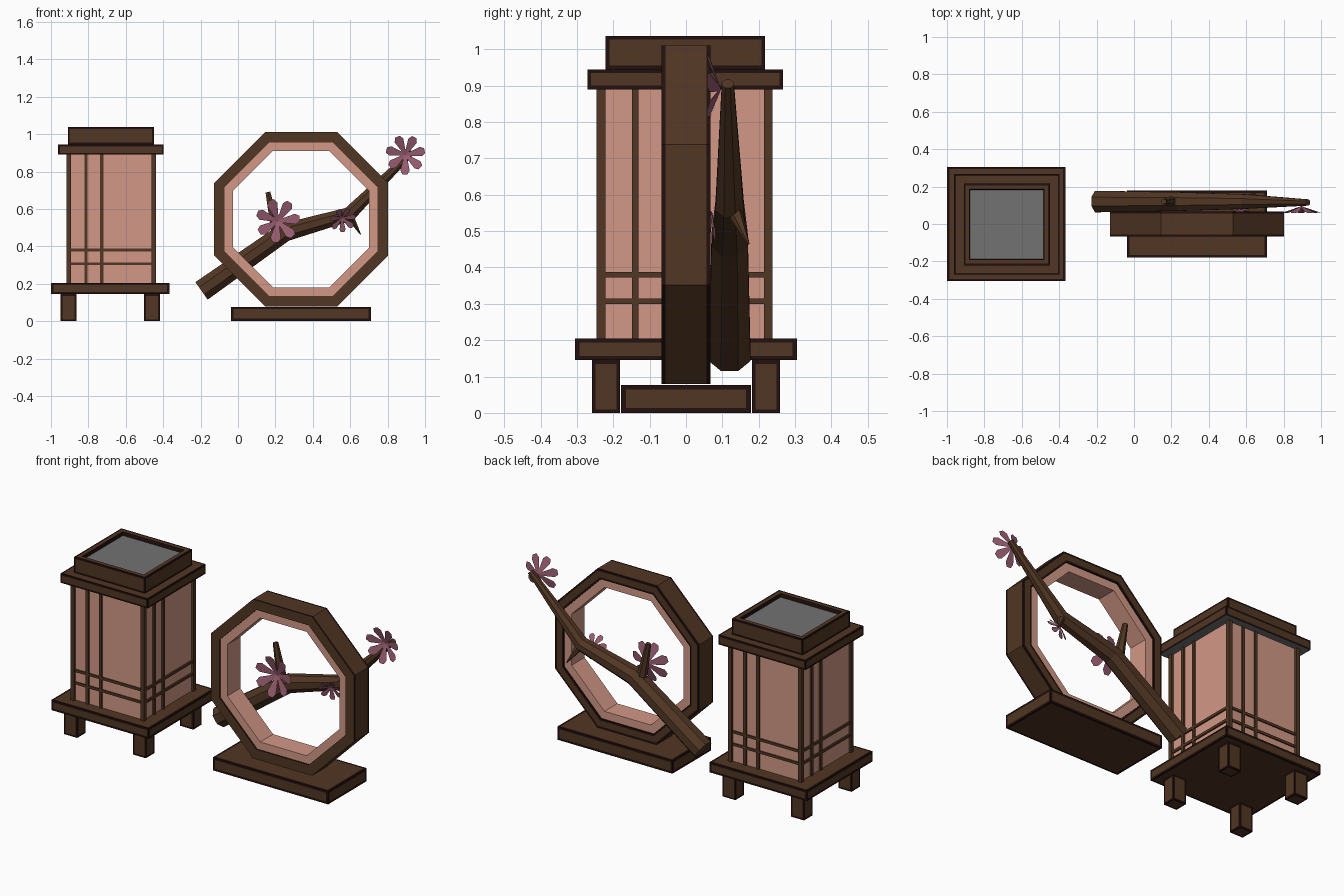
import bpy, bmesh, math
from mathutils import Vector, Matrix

if "Cube" in bpy.data.objects:
    bpy.data.objects.remove(bpy.data.objects["Cube"])


def material(name, rgb):
    m = bpy.data.materials.new(name)
    m.diffuse_color = (*rgb, 1)
    m.use_nodes = True
    m.node_tree.nodes["Principled BSDF"].inputs["Base Color"].default_value = m.diffuse_color
    return m


WOOD = material("brown wood", (0.082, 0.037, 0.017))
EDGE = material("dark wood edge", (0.015, 0.005, 0.004))
PAPER = material("pink paper", (0.65, 0.315, 0.245))
GREY = material("grey metal", (0.17, 0.17, 0.17))
BLOSSOM = material("plum blossom", (0.31, 0.105, 0.16))


def finish(name, bm, mats):
    mesh = bpy.data.meshes.new(name)
    bm.to_mesh(mesh)
    bm.free()
    for m in mats:
        mesh.materials.append(m)
    ob = bpy.data.objects.new(name, mesh)
    bpy.context.collection.objects.link(ob)
    return ob


def box_bm(center, size, edge=0.0):
    """Box whose faces get a dark painted border of width edge (slot 1)."""
    bm = bmesh.new()
    bmesh.ops.create_cube(bm, size=1, matrix=Matrix.Translation(center) @ Matrix.Diagonal((*size, 1)))
    if edge:
        rim = bmesh.ops.inset_individual(bm, faces=bm.faces[:], thickness=edge, use_even_offset=True)
        for f in rim["faces"]:
            f.material_index = 1
    return bm


def box(name, center, size, mat=WOOD, edge=0.0):
    return finish(name, box_bm(center, size, edge), [mat, EDGE])


def octagon_ring(name, cx, cz, outer, inner, depth, mat, edge=0.0):
    """Flat-topped octagonal ring; outer and inner are apothems."""
    bm = bmesh.new()
    k = 1 / math.cos(math.pi / 8)
    loops = []
    for r, y in ((outer, -depth), (outer, depth), (inner, depth), (inner, -depth)):
        angles = [math.pi / 8 + i * math.pi / 4 for i in range(8)]
        loops.append([bm.verts.new((cx + r * k * math.cos(a), y, cz + r * k * math.sin(a))) for a in angles])
    groups = []
    for j in range(4):
        a, b = loops[j], loops[(j + 1) % 4]
        groups.append([bm.faces.new((a[i], a[(i + 1) % 8], b[(i + 1) % 8], b[i])) for i in range(8)])
    bmesh.ops.recalc_face_normals(bm, faces=bm.faces[:])
    if edge:
        for g in groups[:3:1]:
            rim = bmesh.ops.inset_region(bm, faces=g, thickness=edge, use_boundary=True, use_even_offset=True)
            for f in rim["faces"]:
                f.material_index = 1
    return finish(name, bm, [mat, EDGE])


def limb(name, points, sides=8):
    """Tapered tube through (x, y, z, radius) points."""
    bm = bmesh.new()
    ps = [Vector(p[:3]) for p in points]
    rings = []
    for i, p in enumerate(ps):
        d = (ps[min(i + 1, len(ps) - 1)] - ps[max(i - 1, 0)]).normalized()
        u = d.cross(Vector((0, 1, 0))).normalized()
        v = d.cross(u)
        r = points[i][3]
        angles = [(j + 0.5) * math.tau / sides for j in range(sides)]
        rings.append([bm.verts.new(p + r * (math.cos(a) * u + math.sin(a) * v)) for a in angles])
    for a, b in zip(rings, rings[1:]):
        for j in range(sides):
            bm.faces.new((a[j], a[(j + 1) % sides], b[(j + 1) % sides], b[j]))
    bm.faces.new(rings[0])
    bm.faces.new(rings[-1])
    bmesh.ops.recalc_face_normals(bm, faces=bm.faces[:])
    return finish(name, bm, [WOOD])


def flower(name, center, facing, radius, turn=0.0, petals=7, cup=0.35):
    """Shallow cup of separate wedge petals."""
    bm = bmesh.new()
    frame = Matrix.Translation(center) @ Vector(facing).to_track_quat('Z', 'Y').to_matrix().to_4x4()
    outline = [(0.0, -0.05), (0.8, -0.24), (1.0, -0.13), (1.0, 0.13), (0.8, 0.24), (0.0, 0.05)]
    for i in range(petals):
        spin = Matrix.Rotation(turn + i * math.tau / petals, 4, 'Z')
        pts = [Vector((x, y, cup * x)) * radius for x, y in outline]
        bm.faces.new([bm.verts.new(frame @ spin @ p) for p in pts])
    return finish(name, bm, [BLOSSOM])


# ---- Lantern ----
LX = -0.683
box("lantern_base", (LX, 0, 0.175), (0.632, 0.61, 0.06), edge=0.012)
for sx in (-1, 1):
    for sy in (-1, 1):
        box("lantern_leg", (LX + sx * 0.223, sy * 0.22, 0.0725), (0.085, 0.078, 0.145), edge=0.01)
        box("lantern_post", (LX + 0.005 + sx * 0.227, -0.004 + sy * 0.23, 0.5475), (0.023, 0.024, 0.685))
box("paper_body", (LX + 0.005, -0.004, 0.5475), (0.452, 0.456, 0.685), PAPER)

# lattice bars, the same on each side turned about the vertical axis
for k in range(4):
    turn = Matrix.Translation((LX + 0.005, -0.004, 0)) @ Matrix.Rotation(k * math.pi / 2, 4, 'Z')
    for off in (-0.135, -0.05):
        box("upright_bar", (off, -0.229, 0.5475), (0.018, 0.014, 0.685)).matrix_world = turn
    for z in (0.307, 0.38):
        box("cross_bar", (0, -0.229, z), (0.45, 0.012, 0.015)).matrix_world = turn

# cap plate with a grey underside
bm = box_bm((LX + 0.003, -0.002, 0.9175), (0.566, 0.538, 0.055), 0.01)
for f in bm.faces:
    if f.normal.z < -0.9:
        f.material_index = 2
finish("lantern_cap", bm, [WOOD, EDGE, GREY])

# top block with a sunken grey plate
bm = box_bm((LX + 0.003, -0.002, 0.991), (0.46, 0.438, 0.092), 0.01)
top = max((f for f in bm.faces if f.normal.z > 0.9), key=lambda f: f.calc_area())
bmesh.ops.inset_individual(bm, faces=[top], thickness=0.02, use_even_offset=True)
wall = bmesh.ops.inset_individual(bm, faces=[top], thickness=0.004, depth=-0.02, use_even_offset=True)
for f in wall["faces"]:
    f.material_index = 1
top.material_index = 2
finish("lantern_top", bm, [WOOD, EDGE, GREY])

# ---- Octagonal ring on its stand ----
box("ring_stand", (0.337, 0, 0.0385), (0.748, 0.357, 0.077), edge=0.013)
octagon_ring("ring_frame", 0.337, 0.545, 0.466, 0.41, 0.068, WOOD, 0.011)
octagon_ring("ring_liner", 0.337, 0.545, 0.412, 0.364, 0.06, PAPER)

# ---- Branch with twigs ----
limb("branch", [(-0.195, 0.12, 0.162, 0.062), (0.25, 0.12, 0.475, 0.054),
                (0.595, 0.12, 0.572, 0.042), (0.93, 0.115, 0.905, 0.018)])
limb("upper_twig", [(0.205, 0.12, 0.47, 0.03), (0.16, 0.12, 0.69, 0.015)], 6)
limb("lower_twig", [(0.59, 0.125, 0.575, 0.026), (0.655, 0.172, 0.464, 0.003)], 6)

# ---- Blossoms ----
flower("tip_blossom", (0.895, 0.095, 0.89), (0, -1, 0), 0.105, 0.2)
flower("large_blossom", (0.213, 0.062, 0.535), (0, -1, 0.05), 0.117, 0.1)
flower("small_blossom", (0.556, 0.072, 0.55), (0.2, -0.85, -0.4), 0.07, 0.3)
